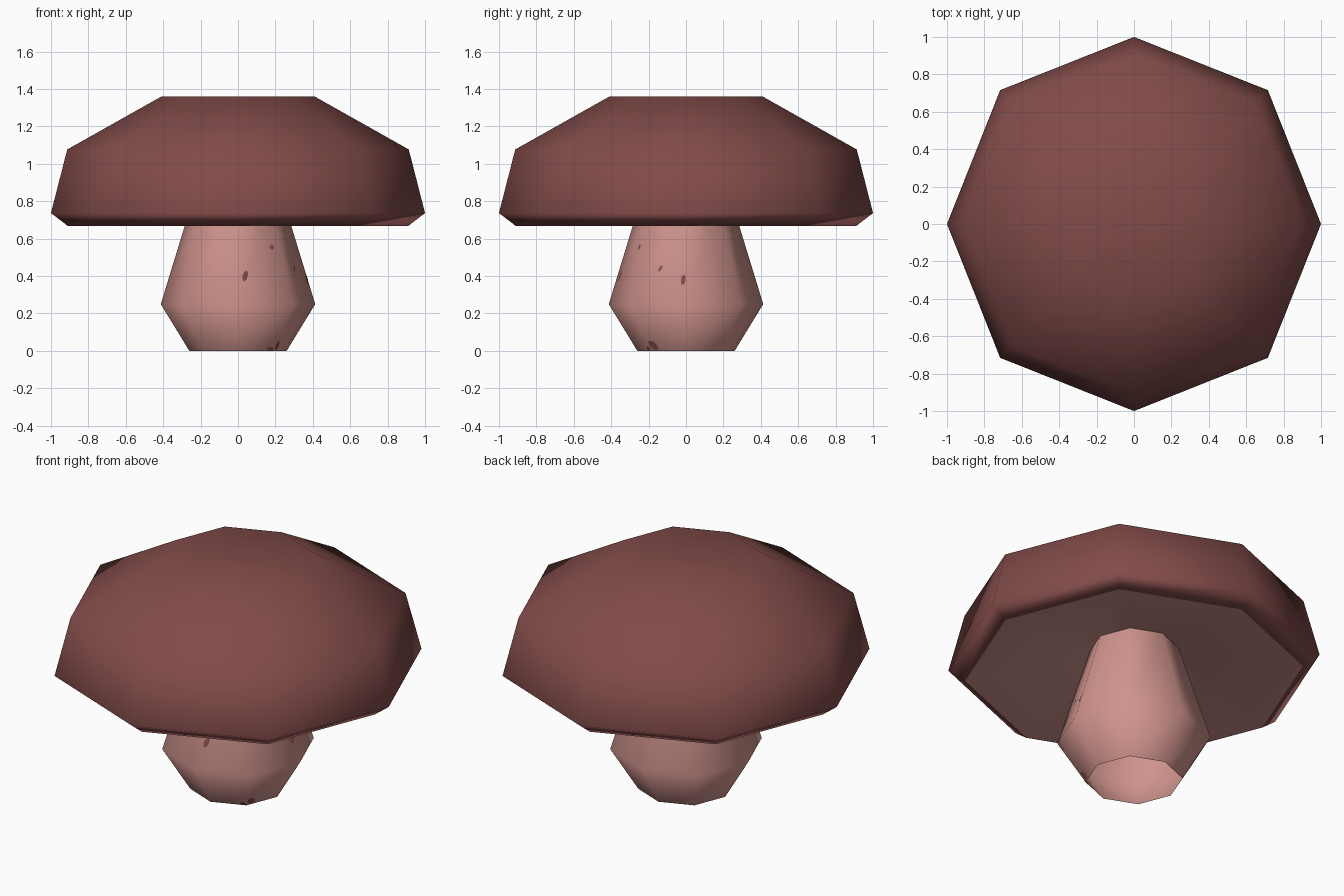
import bpy, bmesh, math
from mathutils import Vector
from mathutils.bvhtree import BVHTree

if "Cube" in bpy.data.objects:
    bpy.data.objects.remove(bpy.data.objects["Cube"])

SIDES = 8


def material(name, rgb):
    lin = [((c / 255 + 0.055) / 1.055) ** 2.4 for c in rgb]
    m = bpy.data.materials.new(name)
    m.diffuse_color = (*lin, 1)
    m.use_nodes = True
    m.node_tree.nodes["Principled BSDF"].inputs["Base Color"].default_value = m.diffuse_color
    return m


cap_red = material("cap red", (129, 75, 73))
stem_pink = material("stem pink", (206, 146, 140))


def finish(bm, name, mats, smooth=True):
    me = bpy.data.meshes.new(name)
    for f in bm.faces:
        f.smooth = smooth
    bm.to_mesh(me)
    for m in mats:
        me.materials.append(m)
    ob = bpy.data.objects.new(name, me)
    bpy.context.collection.objects.link(ob)
    if smooth:
        # large faces dominate the shading, so small bevels stay crisp
        mod = ob.modifiers.new("weighted", 'WEIGHTED_NORMAL')
        mod.mode = 'FACE_AREA'
    return ob


def lathe(profile, close_top=False):
    """Eight-sided revolve of (radius, z) points, outside on the right going up."""
    bm = bmesh.new()
    rings = []
    for r, z in profile:
        ring = []
        for i in range(SIDES):
            a, k = math.tau * i / SIDES, r * (1.012 if i % 2 else 1.0)
            ring.append(bm.verts.new((k * math.cos(a), k * math.sin(a), z)))
        rings.append(ring)
    for a, b in zip(rings, rings[1:]):
        for i in range(SIDES):
            j = (i + 1) % SIDES
            bm.faces.new((a[i], a[j], b[j], b[i]))
    if close_top:
        bm.faces.new(rings[-1])
    bm.normal_update()
    return bm


# Cap: pale underside cone, rolled rim, steep wall, sloped shoulder, flat crown
cap = lathe([(0.2, 0.825), (0.91, 0.668), (1.0, 0.737), (0.913, 1.077),
             (0.41, 1.36)], close_top=True)
for f in cap.faces:
    f.material_index = 1 if f.normal.z < -0.9 else 0
finish(cap, "cap", [cap_red, stem_pink])

# Stem: bulging foot, open at the base, tapering upward into the cap
stem = lathe([(0.26, 0.0), (0.413, 0.25), (0.235, 0.83)])
finish(stem, "stem", [stem_pink])

# Small painted spots on the stem: start point, view direction, half sizes, tilt
tree = BVHTree.FromBMesh(stem)
FRONT, RIGHT = Vector((0, 1, 0)), Vector((-1, 0, 0))
spots = [((0.038, -2, 0.40), FRONT, 0.015, 0.03, 0.3),
         ((0.18, -2, 0.555), FRONT, 0.013, 0.016, 0.0),
         ((0.172, -2, 0.012), FRONT, 0.02, 0.014, 0.0),
         ((2, -0.175, 0.03), RIGHT, 0.024, 0.03, -0.4),
         ((2, -0.137, 0.44), RIGHT, 0.009, 0.017, 0.4),
         ((2, -0.014, 0.38), RIGHT, 0.014, 0.028, 0.0)]
bm = bmesh.new()
for start, direction, w, h, tilt in spots:
    hit, n, _, _ = tree.ray_cast(Vector(start), direction)
    up = (Vector((0, 0, 1)) - n * n.z).normalized()
    side = up.cross(n)
    ring = []
    for k in range(8):
        a = math.tau * k / 8
        u, v = w * math.cos(a), h * math.sin(a)
        u += v * tilt
        p = hit + side * u + up * v + n * 0.0015
        p.z = max(p.z, 0.0)
        ring.append(bm.verts.new(p))
    bm.faces.new(ring)
finish(bm, "stem_spots", [cap_red], smooth=False)
